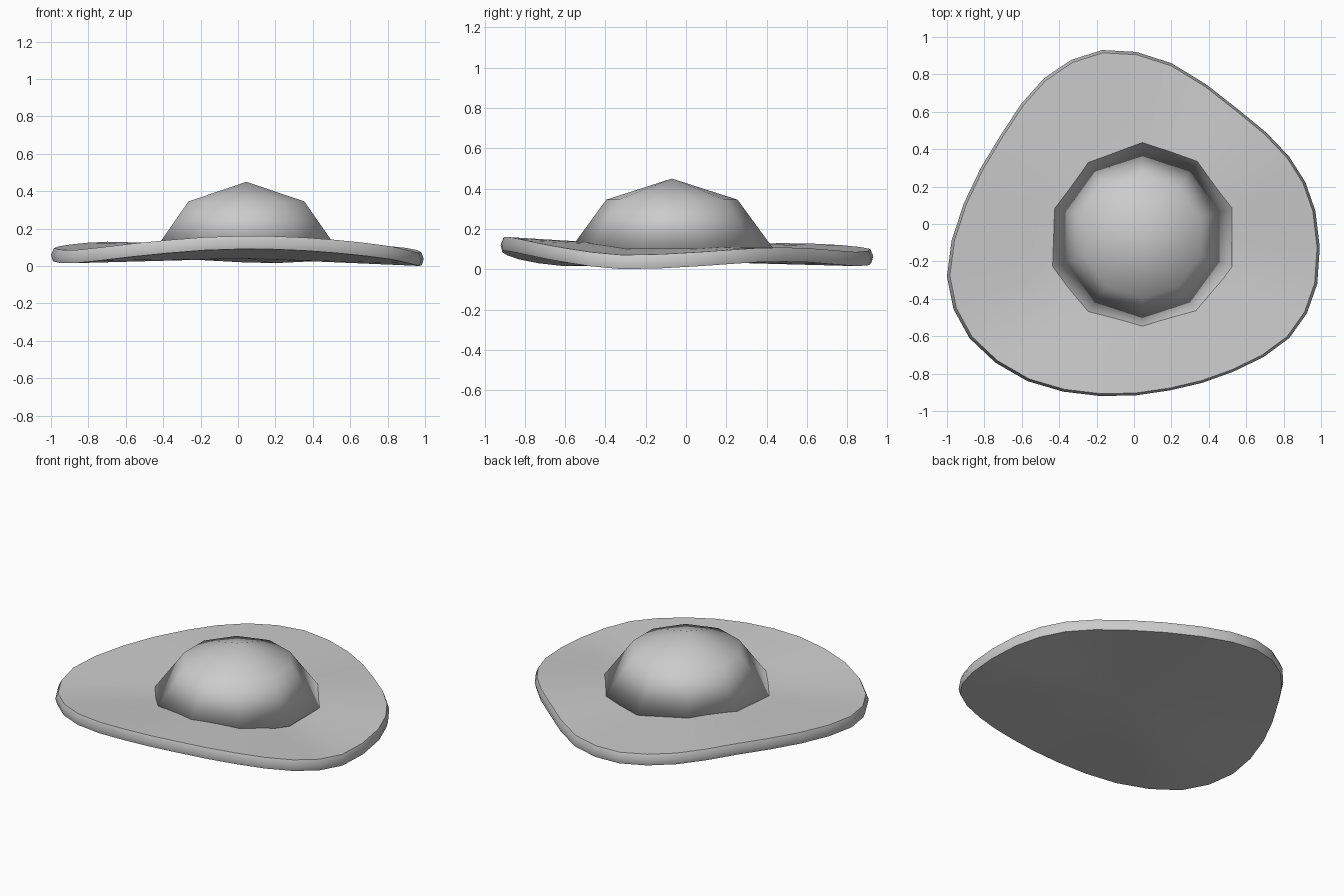
import bpy, bmesh, math
from mathutils import Vector

cube = bpy.data.objects.get("Cube")
if cube:
    bpy.data.objects.remove(cube)

GREY = (0.6, 0.6, 0.6, 1.0)
CENTRE = Vector((0.045, -0.07, 0.11))
THICK = Vector((0, 0, 0.07))

grey = bpy.data.materials.new("plain grey")
grey.use_nodes = True
grey.diffuse_color = GREY
grey.node_tree.nodes["Principled BSDF"].inputs["Base Color"].default_value = GREY


def add_ring(bm, points):
    return [bm.verts.new(p) for p in points]


def bridge(bm, upper, lower):
    for i in range(len(upper)):
        j = (i + 1) % len(upper)
        bm.faces.new((upper[i], upper[j], lower[j], lower[i]))


def cap(bm, ring, tip):
    middle = bm.verts.new(tip)
    for i in range(len(ring)):
        bm.faces.new((ring[i], ring[(i + 1) % len(ring)], middle))


def finish(bm, name):
    bmesh.ops.recalc_face_normals(bm, faces=bm.faces[:])
    mesh = bpy.data.meshes.new(name)
    bm.to_mesh(mesh)
    bm.free()
    mesh.materials.append(grey)
    obj = bpy.data.objects.new(name, mesh)
    bpy.context.collection.objects.link(obj)
    bpy.ops.object.select_all(action='DESELECT')
    obj.select_set(True)
    bpy.context.view_layer.objects.active = obj
    return obj


# Wavy outline of the base: x, y and height of the top edge
control = [Vector(p) for p in (
    (-.17, .93, .1), (.2, .86, .085), (.56, .61, .105), (.83, .36, .105),
    (.97, .07, .085), (.98, -.32, .07), (.83, -.61, .105), (.53, -.79, .14),
    (.19, -.89, .16), (-.18, -.92, .155), (-.57, -.84, .12), (-.88, -.61, .085),
    (-1, -.28, .095), (-.91, .11, .115), (-.71, .48, .13), (-.48, .78, .12))]

# Add one smoothly interpolated point between each pair
outline = []
count = len(control)
for i in range(count):
    before, start = control[i - 1], control[i]
    end, after = control[(i + 1) % count], control[(i + 2) % count]
    outline += [start, ((start + end) * 9 - before - after) / 16]


def shrunk(factor, drop):
    """Outline pulled towards the dome centre and lowered by part of the thickness."""
    return [CENTRE.lerp(p, factor) - THICK * drop for p in outline]


# Flat base: top, rounded edge and underside
bm = bmesh.new()
rings = [add_ring(bm, shrunk(f, d)) for f, d in (
    (0.62, 0), (0.985, 0), (1, 0.5), (0.99, 1), (0.62, 1))]
for upper, lower in zip(rings, rings[1:]):
    bridge(bm, upper, lower)
cap(bm, rings[0], CENTRE)
cap(bm, rings[-1], CENTRE - THICK)
finish(bm, "wavy_base")
bpy.ops.object.shade_smooth_by_angle(angle=math.radians(55))


# Ten-sided dome with a hollow underside set into the base
def decagon(radius, z):
    turns = [math.pi / 2 + math.tau * i / 10 for i in range(10)]
    return [(CENTRE.x + radius * math.cos(a), CENTRE.y + radius * math.sin(a), z)
            for a in turns]


bm = bmesh.new()
shoulder = add_ring(bm, decagon(0.326, 0.345))
foot = add_ring(bm, decagon(0.505, 0.1))
bridge(bm, shoulder, foot)
cap(bm, shoulder, (CENTRE.x, CENTRE.y, 0.45))
cap(bm, foot, (CENTRE.x, CENTRE.y, 0.3))
finish(bm, "dome")
bpy.ops.object.shade_smooth()
